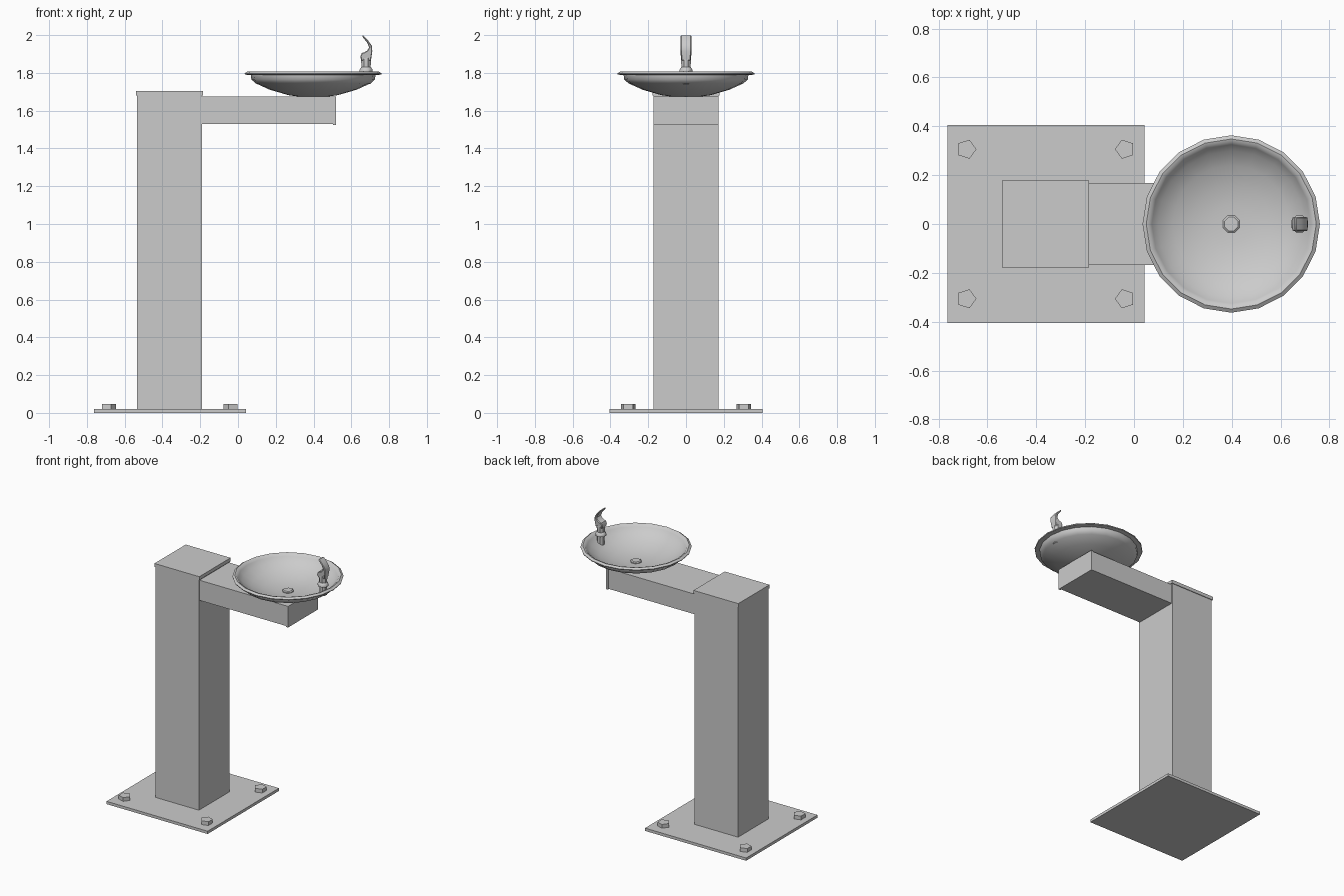
import bpy, bmesh, math

if "Cube" in bpy.data.objects:
    bpy.data.objects.remove(bpy.data.objects["Cube"])


def finish(name, bm, smooth=None):
    bmesh.ops.recalc_face_normals(bm, faces=bm.faces)
    mesh = bpy.data.meshes.new(name)
    bm.to_mesh(mesh)
    bm.free()
    obj = bpy.data.objects.new(name, mesh)
    bpy.context.collection.objects.link(obj)
    if smooth:
        bpy.ops.object.select_all(action='DESELECT')
        obj.select_set(True)
        bpy.context.view_layer.objects.active = obj
        bpy.ops.object.shade_smooth_by_angle(angle=math.radians(smooth))
    return obj


def box(name, x, y, z):
    """Box from (min, max) pairs."""
    bm = bmesh.new()
    bmesh.ops.create_cube(bm, size=1)
    for v in bm.verts:
        v.co = [r[0] if c < 0 else r[1] for c, r in zip(v.co, (x, y, z))]
    return finish(name, bm)


def lathe(name, profile, sides, cx, cy=0.0, start=0.0, smooth=None):
    """Revolve (radius, z) points about a vertical axis; radius 0 closes an end."""
    bm = bmesh.new()
    rings = []
    for r, z in profile:
        n = sides if r > 0 else 1
        rings.append([bm.verts.new((cx + r * math.cos(start + 2 * math.pi * i / sides),
                                    cy + r * math.sin(start + 2 * math.pi * i / sides), z))
                      for i in range(n)])
    for a, b in zip(rings, rings[1:]):
        for i in range(sides):
            j = (i + 1) % sides
            quad = [a[i % len(a)], a[j % len(a)], b[j % len(b)], b[i % len(b)]]
            bm.faces.new(list(dict.fromkeys(quad)))
    return finish(name, bm, smooth)


# Base plate, post and post cap
box("base_plate", (-0.763, 0.042), (-0.406, 0.406), (0, 0.02))
box("post", (-0.536, -0.19), (-0.173, 0.173), (0.02, 1.685))
box("post_cap", (-0.541, -0.184), (-0.178, 0.178), (1.68, 1.705))

# Five-sided anchor bolts, points facing inwards
for side, x, start in (("left", -0.686, 0), ("right", -0.037, math.pi)):
    for end, y in (("front", -0.306), ("back", 0.306)):
        lathe(f"bolt_{end}_{side}", [(0, 0.015), (0.041, 0.015), (0.041, 0.047), (0, 0.047)],
              5, x, y, start)

# Arm with its slightly larger end plate
box("arm", (-0.2, 0.505), (-0.167, 0.167), (1.529, 1.674))
box("arm_end_plate", (0.502, 0.518), (-0.171, 0.171), (1.524, 1.676))

# Bowl: inside, rolled rim, outside
BOWL_X = 0.398
lathe("bowl", [(0, 1.688), (0.08, 1.69), (0.16, 1.702), (0.24, 1.729), (0.30, 1.763),
               (0.325, 1.79), (0.335, 1.803), (0.348, 1.807), (0.363, 1.797),
               (0.361, 1.791), (0.330, 1.788), (0.327, 1.765), (0.305, 1.745), (0.23, 1.711),
               (0.13, 1.682), (0.08, 1.675), (0, 1.674)],
      20, BOWL_X, smooth=50)
lathe("drain", [(0, 1.68), (0.037, 1.68), (0.037, 1.695), (0.03, 1.70), (0, 1.70)], 8, BOWL_X,
      start=math.pi / 8)

# Spout foot: stem, flange and neck
SPOUT_X = 0.678
lathe("spout_foot", [(0, 1.74), (0.025, 1.74), (0.025, 1.80), (0.037, 1.806), (0.037, 1.817),
                     (0.031, 1.826), (0.026, 1.832), (0.029, 1.87), (0.026, 1.895), (0, 1.895)],
      8, SPOUT_X, start=math.pi / 8, smooth=40)

# Spout hood: side profile pushed across y
hood = [(0.652, 1.865), (0.648, 1.888), (0.656, 1.906), (0.668, 1.909), (0.684, 1.918),
        (0.694, 1.935), (0.684, 1.96), (0.657, 1.993), (0.662, 2.0), (0.685, 1.977),
        (0.709, 1.943), (0.711, 1.915), (0.704, 1.865)]
bm = bmesh.new()
face = bm.faces.new([bm.verts.new((x, -0.029, z)) for x, z in hood])
out = bmesh.ops.extrude_face_region(bm, geom=[face])
for v in out["geom"]:
    if isinstance(v, bmesh.types.BMVert):
        v.co.y = 0.029
for v in bm.verts:
    if v.co.z < 1.88:
        v.co.y *= 0.8
obj = finish("spout_hood", bm, smooth=40)
bev = obj.modifiers.new("soft_edges", 'BEVEL')
bev.width = 0.004
bev.segments = 1
bev.limit_method = 'ANGLE'
bev.angle_limit = math.radians(60)
